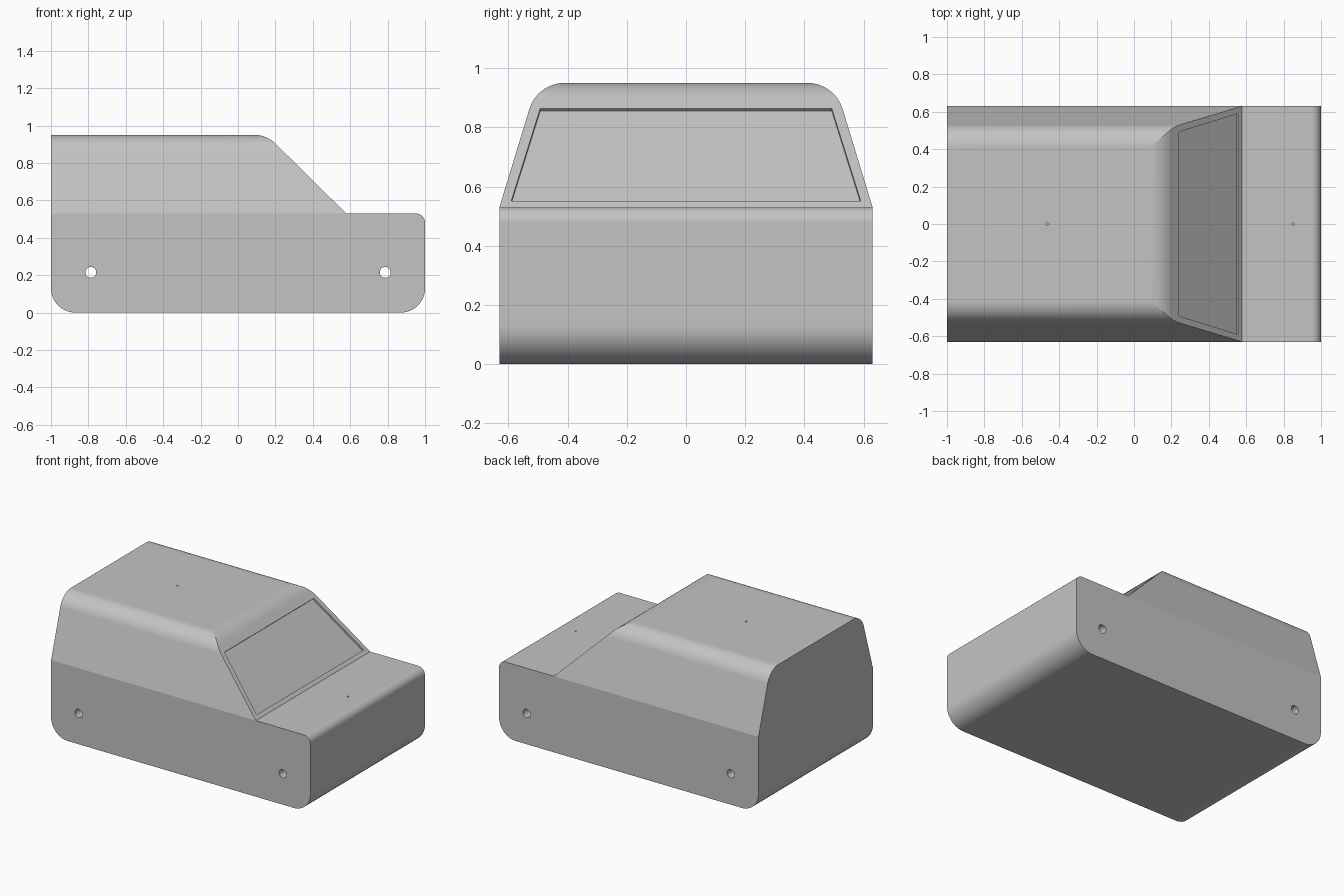
import bpy, bmesh, math
from mathutils import Vector

if "Cube" in bpy.data.objects:
    bpy.data.objects.remove(bpy.data.objects["Cube"], do_unlink=True)

grey = bpy.data.materials.new("plain_grey")
grey.use_nodes = True
colour = (0.55, 0.55, 0.55, 1)
grey.diffuse_color = colour
grey.node_tree.nodes["Principled BSDF"].inputs["Base Color"].default_value = colour


def rounded(corners, steps=16):
    """Outline from (u, v, radius) corners, with arcs where radius > 0."""
    out = []
    for i, (u, v, r) in enumerate(corners):
        p = Vector((u, v))
        if r == 0:
            out.append(p)
            continue
        a = (Vector(corners[i - 1][:2]) - p).normalized()
        b = (Vector(corners[(i + 1) % len(corners)][:2]) - p).normalized()
        half = a.angle(b) / 2
        centre = p + (a + b).normalized() * r / math.sin(half)
        start = p + a * r / math.tan(half) - centre
        end = p + b * r / math.tan(half) - centre
        sweep = math.pi - 2 * half
        for k in range(steps + 1):
            t = k / steps
            out.append(centre + (start * math.sin((1 - t) * sweep)
                                 + end * math.sin(t * sweep)) / math.sin(sweep))
    return out


def prism(name, ring, offset):
    """Solid between a ring of 3D points and the same ring moved by offset."""
    bm = bmesh.new()
    base = bm.faces.new([bm.verts.new(p) for p in ring])
    ext = bmesh.ops.extrude_face_region(bm, geom=[base], use_keep_orig=True)
    moved = [g for g in ext["geom"] if isinstance(g, bmesh.types.BMVert)]
    bmesh.ops.translate(bm, verts=moved, vec=offset)
    bmesh.ops.recalc_face_normals(bm, faces=bm.faces)
    mesh = bpy.data.meshes.new(name)
    bm.to_mesh(mesh)
    bm.free()
    mesh.materials.append(grey)
    obj = bpy.data.objects.new(name, mesh)
    bpy.context.collection.objects.link(obj)
    return obj


def combine(target, tool, operation):
    bpy.context.view_layer.objects.active = target
    mod = target.modifiers.new(operation.lower(), "BOOLEAN")
    mod.operation, mod.solver, mod.object = operation, "EXACT", tool
    bpy.ops.object.modifier_apply(modifier=mod.name)
    bpy.data.objects.remove(tool, do_unlink=True)


def circle(r, n=48):
    return [(r * math.cos(math.tau * k / n), r * math.sin(math.tau * k / n)) for k in range(n)]


# Body: side outline crossed with the tapered cabin section
W, BELT, ROOF = 0.63, 0.53, 0.95
side = rounded([(-1, 0, 0.13), (1, 0, 0.13), (1, BELT, 0.05), (0.578, BELT, 0),
                (0.153, ROOF, 0.16), (-1, ROOF, 0)])
section = rounded([(-W, -0.1, 0), (W, -0.1, 0), (W, BELT, 0), (0.502, ROOF, 0.125),
                   (-0.502, ROOF, 0.125), (-W, BELT, 0)])
body = prism("car_body", [(u, -0.8, v) for u, v in side], (0, 1.6, 0))
combine(body, prism("section_tool", [(-1.2, u, v) for u, v in section], (2.4, 0, 0)), "INTERSECT")

# Windscreen recess, cut square to the sloping face
slope = Vector((0.153 - 0.578, 0, ROOF - BELT)).normalized()
normal = Vector((slope.z, 0, -slope.x))
low = Vector((0.578, 0, BELT)) + slope * 0.03 - normal * 0.012
high = low + slope * 0.445
ring = [p + Vector((0, y, 0)) for p, y in ((low, -0.59), (low, 0.59), (high, 0.492), (high, -0.492))]
combine(body, prism("windscreen_tool", ring, normal * 0.08), "DIFFERENCE")

# Axle holes through the body
for x in (-0.787, 0.787):
    hole = [(x + u, -0.8, 0.215 + v) for u, v in circle(0.029)]
    combine(body, prism("axle_tool", hole, (0, 1.6, 0)), "DIFFERENCE")

# Pin holes in the roof and bonnet
for x, top in ((-0.465, ROOF), (0.85, BELT)):
    hole = [(x + u, v, top + 0.05) for u, v in circle(0.006)]
    combine(body, prism("pin_tool", hole, (0, 0, -0.09)), "DIFFERENCE")

# Smooth curves, crisp creases
bpy.ops.object.select_all(action="DESELECT")
body.select_set(True)
bpy.context.view_layer.objects.active = body
bpy.ops.object.shade_smooth_by_angle(angle=math.radians(12))
weighted = body.modifiers.new("weighted_normals", "WEIGHTED_NORMAL")
weighted.keep_sharp = True
